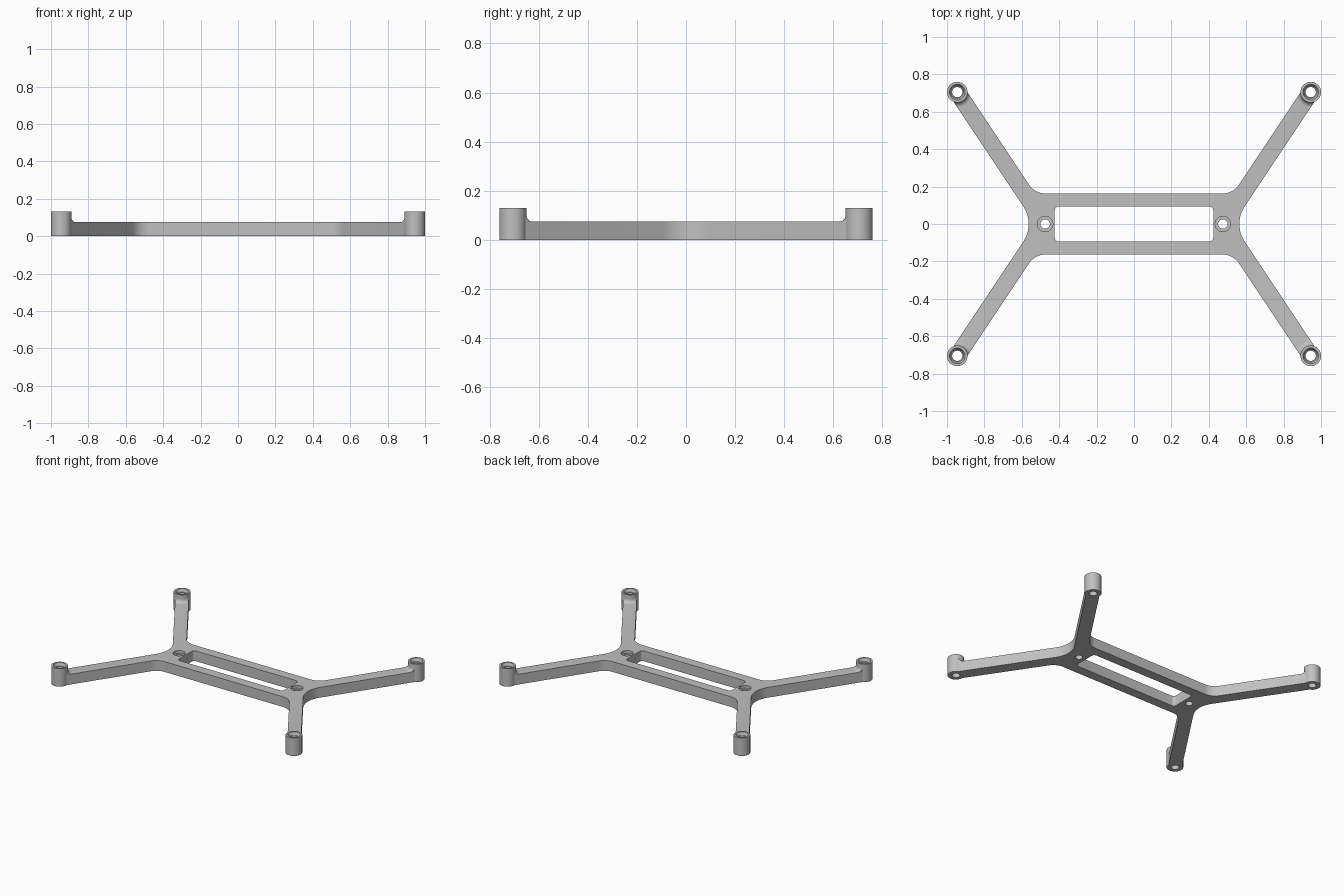
import bpy, bmesh, math
from mathutils import Vector

cube = bpy.data.objects.get("Cube")
if cube:
    bpy.data.objects.remove(cube, do_unlink=True)

PLATE, BOSS_H, BOSS_R, ARM = 0.075, 0.131, 0.055, 0.045
BOSS = Vector((0.945, 0.705))
HUB = Vector((0.475, 0))

grey = bpy.data.materials.new("light_grey")
grey.use_nodes = True
grey.diffuse_color = (0.53, 0.53, 0.53, 1)
grey.node_tree.nodes["Principled BSDF"].inputs["Base Color"].default_value = grey.diffuse_color


def make(name, bm):
    bmesh.ops.recalc_face_normals(bm, faces=bm.faces)
    mesh = bpy.data.meshes.new(name)
    bm.to_mesh(mesh)
    bm.free()
    mesh.materials.append(grey)
    ob = bpy.data.objects.new(name, mesh)
    bpy.context.collection.objects.link(ob)
    return ob


def loft(name, loops):
    """Capped solid through matching loops of 3D points."""
    bm = bmesh.new()
    rings = [[bm.verts.new(p) for p in loop] for loop in loops]
    n = len(rings[0])
    for a, b in zip(rings, rings[1:]):
        for i in range(n):
            j = (i + 1) % n
            bm.faces.new((a[i], a[j], b[j], b[i]))
    bm.faces.new(rings[0])
    bm.faces.new(rings[-1])
    return make(name, bm)


def prism(name, outline, z0, z1):
    return loft(name, [[(p[0], p[1], z) for p in outline] for z in (z0, z1)])


def turned(name, centre, profile, n=48):
    """Round solid from (radius, height) pairs."""
    turns = [math.tau * i / n for i in range(n)]
    return loft(name, [[(centre[0] + r * math.cos(t), centre[1] + r * math.sin(t), z)
                        for t in turns] for r, z in profile])


def rounded(corners, steps=10):
    """Outline from (point, radius) corners, each replaced by a tangent arc."""
    out = []
    for i, (p, r) in enumerate(corners):
        if r == 0:
            out.append(p)
            continue
        u = (corners[i - 1][0] - p).normalized()
        v = (corners[(i + 1) % len(corners)][0] - p).normalized()
        half = u.angle(v) / 2
        centre = p + (u + v).normalized() * r / math.sin(half)
        start = p + u * r / math.tan(half) - centre
        end = p + v * r / math.tan(half) - centre
        sweep = math.pi - 2 * half
        for k in range(steps + 1):
            t = k / steps
            out.append(centre + (start * math.sin((1 - t) * sweep)
                                 + end * math.sin(t * sweep)) / math.sin(sweep))
    return out


def combine(target, tool, operation):
    mod = target.modifiers.new(operation.lower(), 'BOOLEAN')
    mod.operation = operation
    mod.solver = 'EXACT'
    mod.object = tool
    bpy.context.view_layer.objects.active = target
    bpy.ops.object.modifier_apply(modifier=mod.name)
    bpy.data.objects.remove(tool, do_unlink=True)


# Plate outline: waist, arm tip and knee, mirrored then turned half way round
along = (BOSS - HUB).normalized()
side = Vector((along.y, -along.x)) * ARM
shift = ARM / along.y
body_y = 0.163
waist = Vector((HUB.x + shift, 0))
knee = Vector((HUB.x - shift + body_y * along.x / along.y, body_y))
quarter = [(BOSS + side, 0), (BOSS - side, 0), (knee, 0.105)]
mirrored = [(Vector((-p.x, p.y)), r) for p, r in reversed(quarter)]
half = [(waist, 0.17)] + quarter + mirrored
frame = prism("frame", rounded(half + [(-p, r) for p, r in half]), 0, PLATE)

# Central slot
sx, sy = 0.424, 0.093
corners = [(Vector((a * sx, b * sy)), 0.022) for a, b in ((1, 1), (-1, 1), (-1, -1), (1, -1))]
combine(frame, prism("slot_cutter", rounded(corners, 6), -0.1, 0.2), 'DIFFERENCE')

# Bosses with a blended foot on each arm
FILLET = 0.026
flare = [(BOSS_R + FILLET, 0.04)]
for k in range(7):
    a = math.pi / 2 * k / 6
    flare.append((BOSS_R + FILLET * (1 - math.sin(a)), PLATE + FILLET * (1 - math.cos(a))))

for mx in (1, -1):
    for my in (1, -1):
        c = Vector((BOSS.x * mx, BOSS.y * my))
        d = (Vector((HUB.x * mx, 0)) - c).normalized()
        w = Vector((-d.y, d.x)) * (ARM - 0.0005)
        foot = turned("boss_foot", c, flare)
        combine(foot, prism("foot_limit", [c + w, c - w, c - w + d * 0.2, c + w + d * 0.2],
                            0.02, 0.2), 'INTERSECT')
        combine(frame, foot, 'UNION')
        combine(frame, turned("boss", c, [(BOSS_R, 0), (BOSS_R, BOSS_H)]), 'UNION')
        # Countersunk screw hole
        combine(frame, turned("boss_hole", c, [(0.027, -0.1), (0.027, 0.11), (0.033, 0.11),
                                               (0.042, BOSS_H), (0.042, 0.2)]), 'DIFFERENCE')

# Counterbored hub holes
for mx in (1, -1):
    combine(frame, turned("hub_hole", HUB * mx, [(0.025, -0.1), (0.025, 0.055), (0.041, 0.055),
                                                 (0.041, 0.2)]), 'DIFFERENCE')

bpy.ops.object.select_all(action='DESELECT')
frame.select_set(True)
bpy.context.view_layer.objects.active = frame
bpy.ops.object.shade_smooth_by_angle(angle=math.radians(30))
